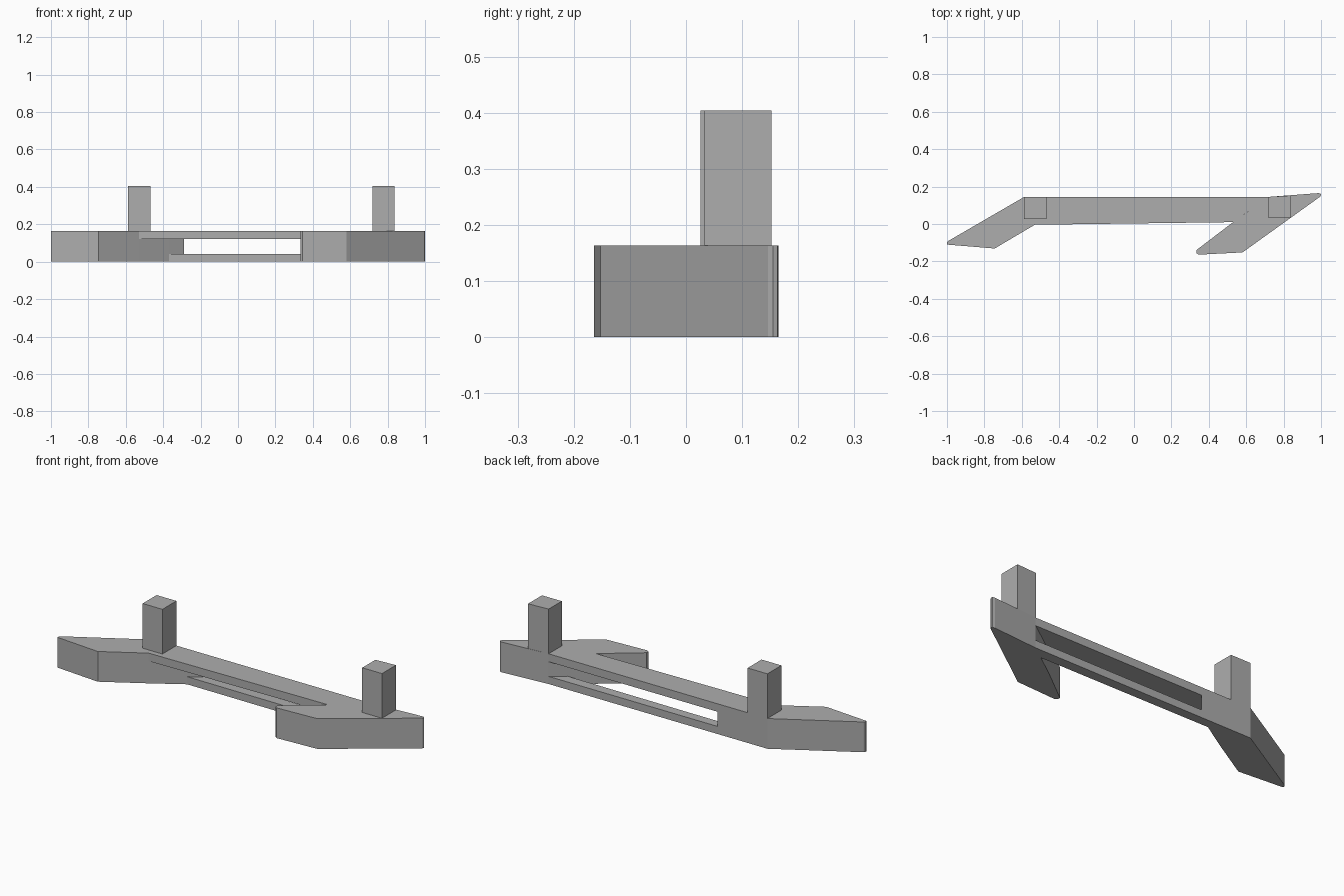
import bpy
import bmesh

cube = bpy.data.objects.get("Cube")
if cube:
    bpy.data.objects.remove(cube, do_unlink=True)

grey = bpy.data.materials.new("plain_grey")
grey.use_nodes = True
colour = (0.42, 0.42, 0.42, 1.0)
grey.diffuse_color = colour
grey.node_tree.nodes["Principled BSDF"].inputs["Base Color"].default_value = colour

HEIGHT = 0.163


def prism(name, outline, bottom, top):
    """Extrude a counter-clockwise plan outline between two heights."""
    bm = bmesh.new()
    face = bm.faces.new([bm.verts.new((x, y, bottom)) for x, y in outline])
    new = bmesh.ops.extrude_face_region(bm, geom=[face])["geom"]
    for v in new:
        if isinstance(v, bmesh.types.BMVert):
            v.co.z = top
    bmesh.ops.recalc_face_normals(bm, faces=bm.faces)
    mesh = bpy.data.meshes.new(name)
    bm.to_mesh(mesh)
    bm.free()
    mesh.materials.append(grey)
    obj = bpy.data.objects.new(name, mesh)
    bpy.context.collection.objects.link(obj)
    return obj


def box(x0, x1, y0, y1):
    return [(x0, y0), (x1, y0), (x1, y1), (x0, y1)]


# Shared corners where the rails meet the slanted ends
back_a, back_b = (-0.29, 0.145), (0.72, 0.145)
upper_a, upper_b = (-0.53, -0.004), (0.53, 0.01)
lower_a, lower_b = (-0.37, 0.095), (0.643, 0.09)

# Slanted end blocks, full height
prism("right_end", [(-1, -0.11), (-0.745, -0.131), upper_a, lower_a, back_a,
                    (-0.587, 0.145), (-0.992, -0.09), (-1, -0.098)], 0, HEIGHT)
prism("left_end", [(0.333, -0.14), (0.333, -0.155), (0.345, -0.164),
                   (0.58, -0.152), (0.995, 0.146), (1, 0.155),
                   (0.997, 0.163), (0.985, 0.165), back_b,
                   lower_b, upper_b], 0, HEIGHT)

# Rails above and below the long slot
prism("upper_rail", [upper_a, upper_b, back_b, back_a], 0.12, HEIGHT)
prism("lower_rail", [lower_a, lower_b, back_b, back_a], 0, 0.041)

# Upright posts
prism("right_post", box(-0.587, -0.469, 0.026, 0.145), HEIGHT, 0.404)
prism("left_post", [(0.718, 0.033), (0.836, 0.033), (0.836, 0.152),
                    (0.718, 0.145)], HEIGHT, 0.404)
